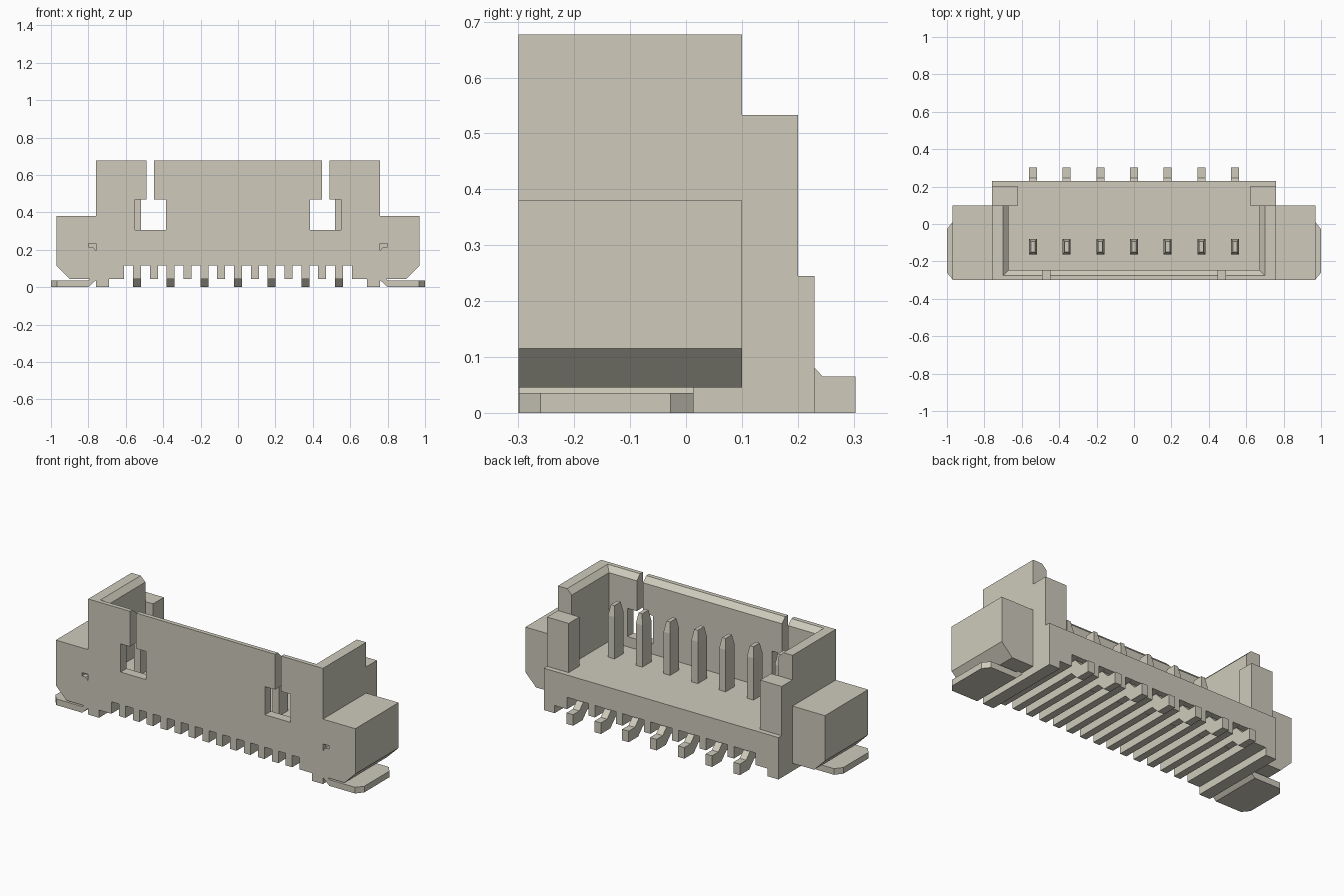
import bpy, bmesh
from mathutils import Vector

cube = bpy.data.objects.get("Cube")
if cube:
    bpy.data.objects.remove(cube, do_unlink=True)

beige = bpy.data.materials.new("warm beige plastic")
beige.use_nodes = True
COLOUR = (0.62, 0.60, 0.50, 1)
beige.diffuse_color = COLOUR
beige.node_tree.nodes["Principled BSDF"].inputs["Base Color"].default_value = COLOUR

PITCH = 0.18
PINS = [(i - 3) * PITCH for i in range(7)]


def prism(name, points, axis, start, end):
    """Extrude a 2D outline along x, y or z."""
    place = {"x": lambda a, b: Vector((start, a, b)),
             "y": lambda a, b: Vector((a, start, b)),
             "z": lambda a, b: Vector((a, b, start))}[axis]
    step = Vector([(end - start) * (axis == c) for c in "xyz"])
    bm = bmesh.new()
    face = bm.faces.new([bm.verts.new(place(a, b)) for a, b in points])
    top = bmesh.ops.extrude_face_region(bm, geom=[face])
    verts = [g for g in top["geom"] if isinstance(g, bmesh.types.BMVert)]
    bmesh.ops.translate(bm, verts=verts, vec=step)
    bmesh.ops.recalc_face_normals(bm, faces=bm.faces)
    mesh = bpy.data.meshes.new(name)
    bm.to_mesh(mesh)
    bm.free()
    mesh.materials.append(beige)
    obj = bpy.data.objects.new(name, mesh)
    bpy.context.collection.objects.link(obj)
    return obj


def box(name, x0, x1, y0, y1, z0, z1):
    return prism(name, [(x0, y0), (x1, y0), (x1, y1), (x0, y1)], "z", z0, z1)


def taper_top(obj, centre, sx, sy):
    """Scale the highest vertices about a centre point."""
    high = max(v.co.z for v in obj.data.vertices)
    for v in obj.data.vertices:
        if v.co.z > high - 1e-4:
            v.co.x = centre[0] + (v.co.x - centre[0]) * sx
            v.co.y = centre[1] + (v.co.y - centre[1]) * sy


def boolean(target, other, operation):
    mod = target.modifiers.new("boolean", "BOOLEAN")
    mod.operation, mod.solver, mod.object = operation, "EXACT", other
    bpy.context.view_layer.objects.active = target
    bpy.ops.object.modifier_apply(modifier=mod.name)
    bpy.data.objects.remove(other, do_unlink=True)


# Housing: front outline with ears, feet and underside ribs
right = [(0.76, 0.677), (0.76, 0.38), (0.97, 0.38), (0.97, 0.115), (0.90, 0.045),
         (0.76, 0.045), (0.76, 0), (0.69, 0), (0.69, 0.045), (0.61, 0.045), (0.61, 0.115)]
ribs = []
for k in range(6, -7, -1):
    x = k * PITCH / 2
    ribs += [(x + 0.021, 0.115), (x + 0.021, 0.045), (x - 0.021, 0.045), (x - 0.021, 0.115)]
left = [(-x, z) for x, z in reversed(right)]
housing = prism("housing", right + ribs + left, "y", -0.3, 0.23)


def cut(*size):
    boolean(housing, box("cutter", *size), "DIFFERENCE")


# Stepped back, open in the middle
cut(-2, 2, 0.1, 1, 0.533, 1)
cut(-2, 2, 0.2, 1, 0.245, 1)
cut(-0.62, 0.62, 0.05, 1, 0.245, 1)
cut(-0.67, 0.67, -0.245, 0.1, 0.245, 1)

# Bevelled lead-in around the cavity rim
rim = prism("rim_cutter", [(-0.67, -0.245), (0.67, -0.245), (0.67, 0.4), (-0.67, 0.4)],
            "z", 0.647, 0.687)
for v in rim.data.vertices:
    if v.co.z > 0.68:
        v.co.x *= 0.71 / 0.67
        v.co.y -= 0.04
boolean(housing, rim, "DIFFERENCE")

for s in (-1, 1):
    def side_cut(a, b, *rest):
        cut(min(s * a, s * b), max(s * a, s * b), *rest)
    # Ears stop short of the back
    side_cut(0.76, 2, 0.1, 1, -1, 1)
    # Latch window and slot in the front wall
    side_cut(0.385, 0.55, -0.4, -0.2, 0.305, 0.47)
    side_cut(0.45, 0.49, -0.4, -0.2, 0.4, 1)
    # Small anchor notch
    notch = prism("notch_cutter", [(s * 0.76, 0.235), (s * 0.80, 0.235), (s * 0.80, 0.215),
                                   (s * 0.775, 0.215), (s * 0.76, 0.195)], "y", -0.4, -0.27)
    boolean(housing, notch, "DIFFERENCE")

# Contact exits under the back edge
for x in PINS:
    cut(x - 0.03, x + 0.03, 0.1, 1, -1, 0.114)

# Upright pins and bent solder contacts
for i, x in enumerate(PINS, 1):
    pin = box(f"pin_{i}", x - 0.021, x + 0.021, -0.163, -0.08, 0.2, 0.49)
    tip = box("tip", x - 0.021, x + 0.021, -0.163, -0.08, 0.49, 0.55)
    taper_top(tip, (x, -0.1215), 0.55, 0.7)
    boolean(pin, tip, "UNION")
    prism(f"contact_{i}", [(0.09, 0.046), (0.17, 0.046), (0.215, 0), (0.303, 0), (0.303, 0.065),
                           (0.245, 0.065), (0.2, 0.112), (0.09, 0.112)], "x", x - 0.021, x + 0.021)

# Mounting tabs with clipped outer corners and a bent inner edge
for s, side in ((1, "left"), (-1, "right")):
    tab = prism(f"{side}_mounting_tab",
                [(s * x, z) for x, z in [(1, 0), (0.80, 0), (0.757, 0.04), (0.757, 0.075),
                                         (0.80, 0.036), (1, 0.036)]], "y", -0.299, 0.013)
    for y, d in ((-0.299, 1), (0.013, -1)):
        run = 0.042 if d < 0 else 0.04
        corner = prism("corner_cutter", [(s * 0.967, y - d * 0.001), (s * 1.001, y + d * run),
                                         (s * 1.1, y + d * run), (s * 1.1, y - d * 0.1),
                                         (s * 0.967, y - d * 0.1)], "z", -0.1, 0.1)
        boolean(tab, corner, "DIFFERENCE")
